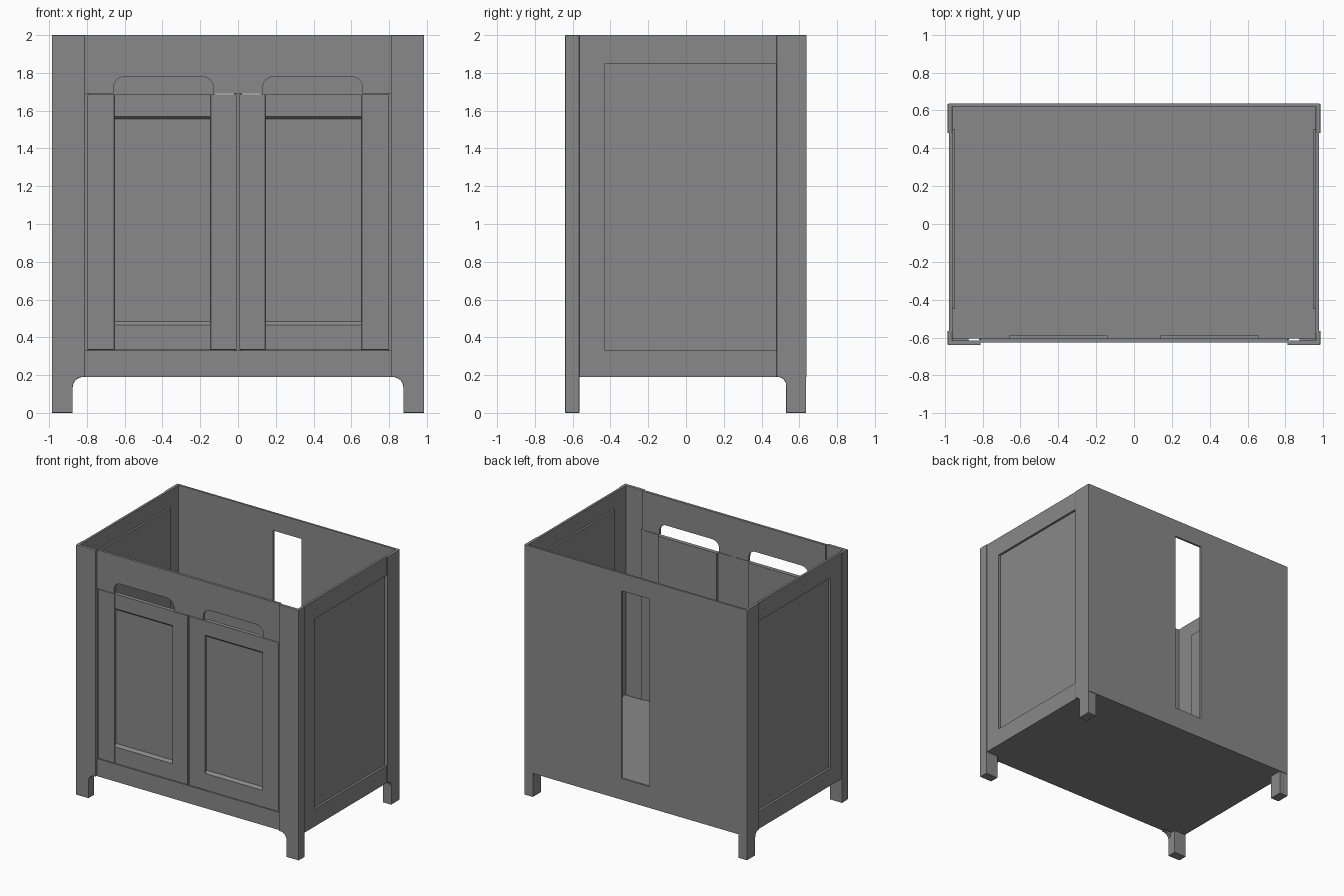
import bpy, bmesh, math
from mathutils import Vector

cube = bpy.data.objects.get("Cube")
if cube:
    bpy.data.objects.remove(cube, do_unlink=True)

grey = bpy.data.materials.new("warm grey paint")
grey.use_nodes = True
GREY = (0.25, 0.25, 0.25, 1)
grey.diffuse_color = GREY
grey.node_tree.nodes["Principled BSDF"].inputs["Base Color"].default_value = GREY


def prism(name, outline, axis, a, b, bevel=0):
    """Extrude a 2D outline along an axis: 'x' takes (y, z), 'y' takes (x, z)."""
    def place(p, t):
        return Vector((t, p[0], p[1])) if axis == "x" else Vector((p[0], t, p[1]))
    bm = bmesh.new()
    face = bm.faces.new([bm.verts.new(place(p, a)) for p in outline])
    new = bmesh.ops.extrude_face_region(bm, geom=[face])["geom"]
    shift = place((0, 0), b - a)
    bmesh.ops.translate(bm, vec=shift, verts=[v for v in new if isinstance(v, bmesh.types.BMVert)])
    bmesh.ops.recalc_face_normals(bm, faces=bm.faces)
    mesh = bpy.data.meshes.new(name)
    bm.to_mesh(mesh)
    bm.free()
    mesh.materials.append(grey)
    obj = bpy.data.objects.new(name, mesh)
    bpy.context.collection.objects.link(obj)
    if bevel:
        mod = obj.modifiers.new("soft edges", "BEVEL")
        mod.width, mod.segments = bevel, 2
    return obj


def box(name, x, y, z, bevel=0):
    return prism(name, [(x[0], z[0]), (x[1], z[0]), (x[1], z[1]), (x[0], z[1])], "y", y[0], y[1], bevel)


def arc(cx, cz, r, start, end, steps=6):
    """Points along an arc, angles in degrees."""
    return [(cx + r * math.cos(math.radians(start + (end - start) * i / steps)),
             cz + r * math.sin(math.radians(start + (end - start) * i / steps))) for i in range(steps + 1)]


W, TOP, LOW, SILL, HEAD = 0.985, 2.0, 0.19, 0.33, 1.69
FRONT = -0.625

# Floor and slotted back
box("floor", (-0.96, 0.96), (-0.605, 0.625), (LOW, SILL))
for name, x, z in (("back_left", (0.125, 0.98), (LOW, TOP)), ("back_right", (-0.98, -0.125), (LOW, TOP)),
                   ("back_above_slot", (-0.125, 0.125), (1.86, TOP)),
                   ("back_below_slot", (-0.125, 0.125), (LOW, 0.36))):
    box(name, x, (0.622, 0.638), z)

# Front rails, the upper one with two rounded finger notches
rail = [(-0.81, TOP), (-0.81, HEAD)]
for left, right in ((-0.66, -0.13), (0.13, 0.66)):
    r = 0.06
    rail += [(left, HEAD)] + arc(left + r, 1.78 - r, r, 180, 90) + arc(right - r, 1.78 - r, r, 90, 0) + [(right, HEAD)]
rail += [(0.81, HEAD), (0.81, TOP)]
prism("front_top_rail", rail, "y", FRONT, FRONT + 0.02)
box("front_bottom_rail", (-0.81, 0.81), (FRONT, FRONT + 0.02), (LOW, SILL))

for s, side in ((1, "left"), (-1, "right")):
    def mx(a, b):
        return sorted((s * a, s * b))

    # Front stile running down into a bracket foot
    stile = [(s * W, 0), (s * W, TOP), (s * 0.81, TOP), (s * 0.81, LOW)]
    stile += [(s * x, z) for x, z in arc(0.82, 0.135, 0.055, 90, 0)] + [(s * 0.875, 0)]
    prism(side + "_front_stile", stile, "y", -0.64, -0.615, 0.004)
    box(side + "_front_foot", mx(0.875, W), (-0.625, -0.565), (0, LOW), 0.003)
    box(side + "_front_return", mx(0.96, W), (-0.63, -0.565), (0.1, TOP), 0.003)

    # Back stile with a bracket foot on the side
    stile = [(0.635, 0), (0.635, TOP), (0.48, TOP), (0.48, LOW)]
    stile += arc(0.485, 0.145, 0.045, 90, 0) + [(0.53, 0)]
    prism(side + "_back_stile", stile, "x", s * 0.96, s * W, 0.003)
    box(side + "_back_foot", mx(0.91, 0.98), (0.53, 0.634), (0, LOW))

    # Side frame and recessed panel
    box(side + "_side_front_stile", mx(0.96, 0.978), (-0.57, -0.43), (LOW, TOP))
    box(side + "_side_top_rail", mx(0.96, 0.978), (-0.43, 0.48), (1.85, TOP))
    box(side + "_side_bottom_rail", mx(0.96, 0.978), (-0.43, 0.48), (LOW, SILL))
    box(side + "_side_panel", mx(0.945, 0.96), (-0.45, 0.5), (SILL - 0.02, 1.87))

    # Door: stiles, chamfered rails and recessed panel
    z = (SILL + 0.004, HEAD - 0.004)
    box(side + "_door_inner_stile", mx(0.008, 0.145), (FRONT, -0.605), z, 0.003)
    box(side + "_door_outer_stile", mx(0.655, 0.798), (FRONT, -0.605), z, 0.003)
    for part, edge, tip, inner in (("top", z[1], 1.57, 1.555), ("bottom", z[0], 0.465, 0.485)):
        prism(side + "_door_" + part + "_rail",
              [(FRONT + 0.004, edge), (FRONT + 0.004, tip), (-0.604, inner), (-0.59, inner), (-0.59, edge)],
              "x", s * 0.14, s * 0.66)
    box(side + "_door_panel", mx(0.14, 0.66), (-0.604, -0.588), z)
    # Thin backing behind the door gaps
    box(side + "_door_gap_strip", mx(0.79, 0.82), (-0.612, -0.605), (SILL, HEAD))
box("centre_gap_strip", (-0.02, 0.02), (-0.612, -0.605), (SILL, HEAD))
